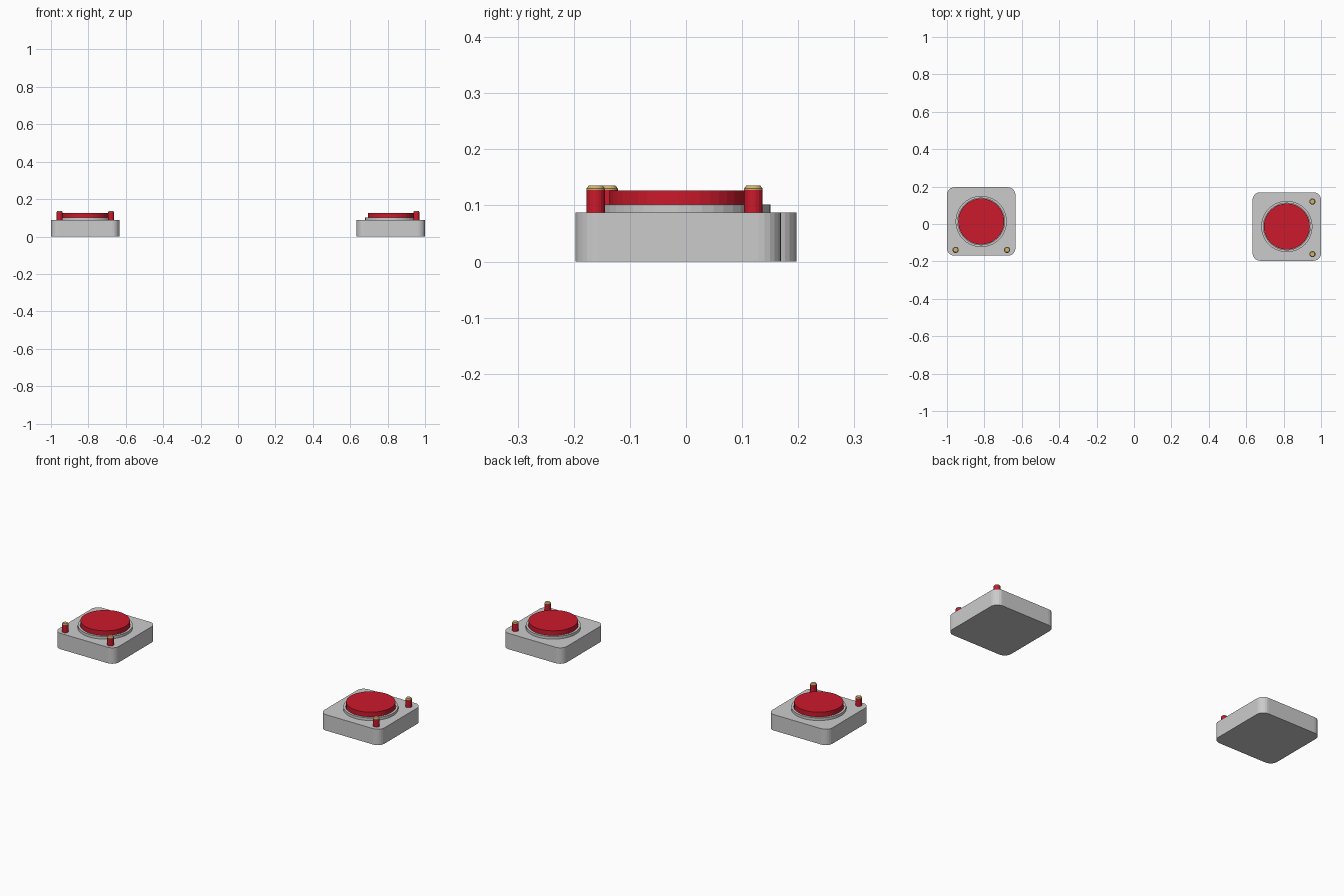
import bpy, bmesh, math

if "Cube" in bpy.data.objects:
    bpy.data.objects.remove(bpy.data.objects["Cube"])


def material(name, color):
    m = bpy.data.materials.new(name)
    m.diffuse_color = color
    m.use_nodes = True
    m.node_tree.nodes["Principled BSDF"].inputs["Base Color"].default_value = m.diffuse_color
    return m


red = material("red", (0.6, 0.01, 0.025, 1))
gold = material("gold", (0.62, 0.45, 0.16, 1))


def finish(name, bm, loc, mat=None):
    bmesh.ops.recalc_face_normals(bm, faces=bm.faces)
    mesh = bpy.data.meshes.new(name)
    bm.to_mesh(mesh)
    bm.free()
    ob = bpy.data.objects.new(name, mesh)
    ob.location = loc
    bpy.context.collection.objects.link(ob)
    if mat:
        mesh.materials.append(mat)
    return ob


def lathe(name, profile, loc, sides, mat=None, closed=False):
    """Spin an (r, z) profile about z, capping open ends."""
    bm = bmesh.new()
    rings = [[bm.verts.new((r * math.cos(2 * math.pi * i / sides),
                            r * math.sin(2 * math.pi * i / sides), z))
              for i in range(sides)] for r, z in profile]
    pairs = list(zip(rings, rings[1:]))
    if closed:
        pairs.append((rings[-1], rings[0]))
    else:
        bm.faces.new(rings[0])
        bm.faces.new(rings[-1])
    for a, b in pairs:
        for i in range(sides):
            j = (i + 1) % sides
            bm.faces.new((a[i], a[j], b[j], b[i]))
    return finish(name, bm, loc, mat)


def rounded_box(name, half, radius, height, loc, steps=6):
    bm = bmesh.new()
    c = half - radius
    base = []
    for q, (sx, sy) in enumerate([(1, 1), (-1, 1), (-1, -1), (1, -1)]):
        for k in range(steps + 1):
            a = math.pi / 2 * (q + k / steps)
            base.append(bm.verts.new((sx * c + radius * math.cos(a),
                                      sy * c + radius * math.sin(a), 0)))
    face = bm.faces.new(base)
    top = bmesh.ops.extrude_face_region(bm, geom=[face])["geom"]
    verts = [v for v in top if isinstance(v, bmesh.types.BMVert)]
    bmesh.ops.translate(bm, verts=verts, vec=(0, 0, height))
    # keep the underside closed
    if not any(all(v.co.z < 1e-6 for v in f.verts) for f in bm.faces):
        bm.faces.new(base)
    return finish(name, bm, loc)


H = 0.0875


def switch(side, x, y, posts):
    # square housing
    rounded_box(side + "_housing", 0.183, 0.04, H, (x, y, 0))
    # raised collar around the button
    lathe(side + "_collar", [(0.125, H - 0.005), (0.137, H - 0.005),
                             (0.137, 0.102), (0.125, 0.102)],
          (x, y, 0), 40, closed=True)
    # round push button
    lathe(side + "_button", [(0.123, H - 0.005), (0.123, 0.127)],
          (x, y, 0), 40, red)
    # small posts with tapered metal caps
    for n, (px, py) in enumerate(posts):
        loc = (px, py, 0)
        lathe(f"{side}_post_{n}", [(0.0165, H - 0.005), (0.0165, 0.128)], loc, 20, red)
        lathe(f"{side}_post_cap_{n}", [(0.0165, 0.128), (0.0165, 0.130), (0.0125, 0.1355)],
              loc, 20, gold)


switch("left", -0.817, 0.0135, [(-0.954, -0.138), (-0.679, -0.138)])
switch("right", 0.817, -0.0135, [(0.954, -0.161), (0.954, 0.12)])
